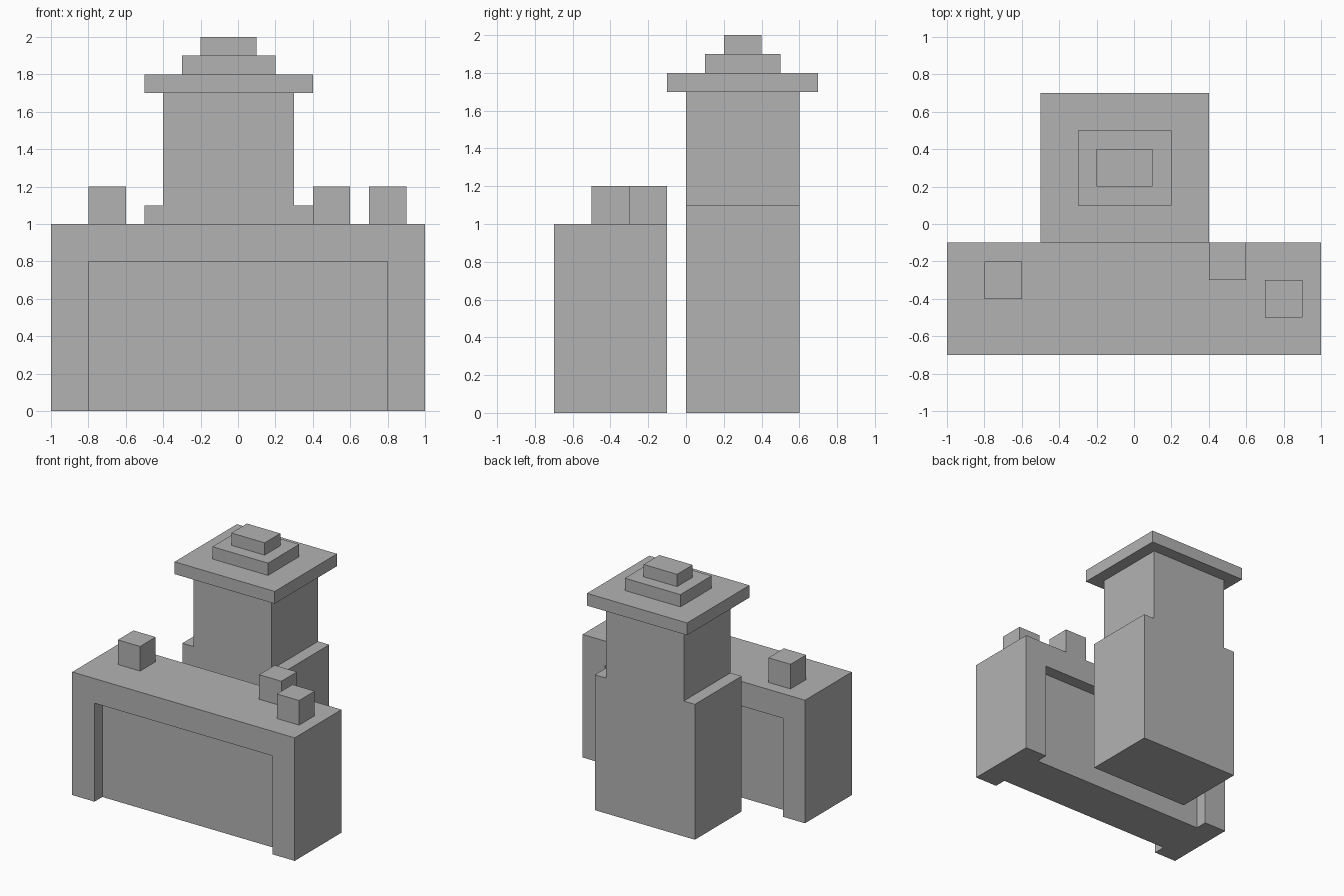
import bpy
import bmesh
from mathutils import Vector

default = bpy.data.objects.get("Cube")
if default:
    bpy.data.objects.remove(default, do_unlink=True)

# One plain stone colour
GREY = (0.45, 0.45, 0.45, 1)
stone = bpy.data.materials.new("stone_grey")
stone.use_nodes = True
stone.diffuse_color = GREY
stone.node_tree.nodes["Principled BSDF"].inputs["Base Color"].default_value = GREY


def add_object(name, bm):
    bmesh.ops.recalc_face_normals(bm, faces=bm.faces)
    mesh = bpy.data.meshes.new(name)
    bm.to_mesh(mesh)
    bm.free()
    mesh.materials.append(stone)
    obj = bpy.data.objects.new(name, mesh)
    bpy.context.collection.objects.link(obj)
    return obj


def box(name, low, high):
    """Box between two opposite corners."""
    low, high = Vector(low), Vector(high)
    bm = bmesh.new()
    bmesh.ops.create_cube(bm, size=1)
    bmesh.ops.scale(bm, vec=high - low, verts=bm.verts)
    bmesh.ops.translate(bm, vec=(low + high) / 2, verts=bm.verts)
    return add_object(name, bm)


def extrude_profile(name, points, y0, y1):
    """Solid from an x/z outline swept along y."""
    bm = bmesh.new()
    face = bm.faces.new([bm.verts.new((x, y0, z)) for x, z in points])
    swept = bmesh.ops.extrude_face_region(bm, geom=[face], use_keep_orig=True)
    moved = [v for v in swept["geom"] if isinstance(v, bmesh.types.BMVert)]
    bmesh.ops.translate(bm, vec=(0, y1 - y0, 0), verts=moved)
    return add_object(name, bm)


# Counter with a shallow recess in its front and back
counter = box("counter", (-1, -0.7, 0), (1, -0.1, 1))
for side, y0, y1 in (("front", -0.8, -0.6), ("back", -0.2, 0)):
    cutter = box(side + "_recess_cutter", (-0.8, y0, -0.1), (0.8, y1, 0.8))
    cutter.hide_render = True
    cut = counter.modifiers.new(side + "_recess", "BOOLEAN")
    cut.operation = "DIFFERENCE"
    cut.solver = "EXACT"
    cut.object = cutter
    bpy.context.view_layer.objects.active = counter
    bpy.ops.object.modifier_apply(modifier=cut.name)
    bpy.data.objects.remove(cutter, do_unlink=True)

# Small blocks standing on the counter
for name, x, y in (("right_block", -0.7, -0.3),
                   ("middle_block", 0.5, -0.2),
                   ("left_block", 0.8, -0.4)):
    box(name, (x - 0.1, y - 0.1, 1), (x + 0.1, y + 0.1, 1.2))

# Tower with shoulders on both sides
CX, CY = -0.05, 0.3
half = [(0.45, 0), (0.45, 1.1), (0.35, 1.1), (0.35, 1.7)]
outline = [(CX + x, z) for x, z in half]
outline += [(CX - x, z) for x, z in reversed(half)]
extrude_profile("tower", outline, 0, 0.6)

# Stepped cap
for name, hx, hy, z in (("cap_slab", 0.45, 0.4, 1.7),
                        ("cap_tier", 0.25, 0.2, 1.8),
                        ("cap_top", 0.15, 0.1, 1.9)):
    box(name, (CX - hx, CY - hy, z), (CX + hx, CY + hy, z + 0.1))
